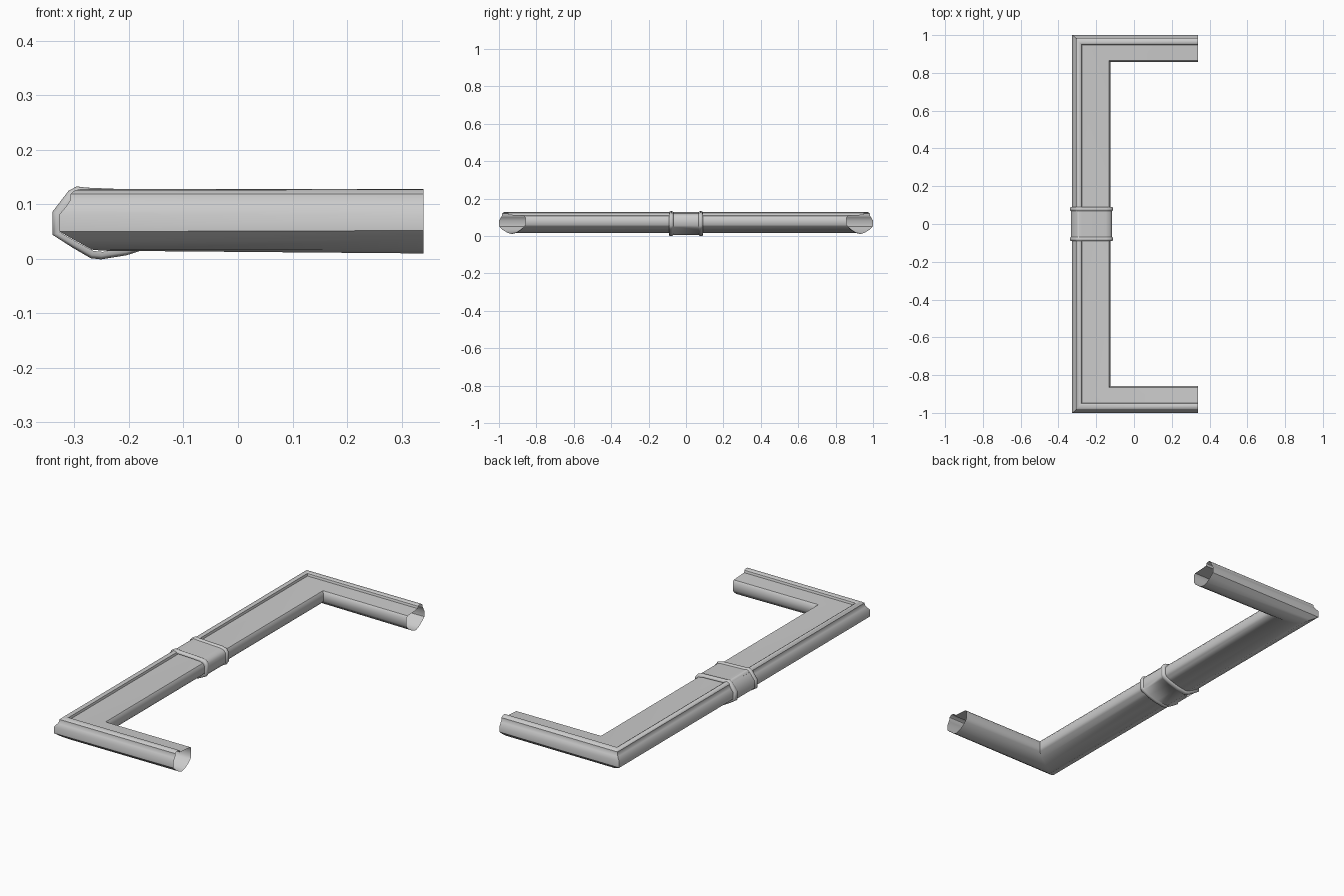
import bpy, bmesh, math

# Closed cross-sections as (across, z), same point order: outer wall, belly, inner wall, top, front lip
LONG = [(-0.327, 0.082), (-0.327, 0.050), (-0.297, 0.033), (-0.268, 0.017), (-0.248, 0.015),
        (-0.205, 0.020), (-0.160, 0.034), (-0.132, 0.050), (-0.125, 0.060), (-0.125, 0.098),
        (-0.132, 0.108), (-0.276, 0.112), (-0.279, 0.123), (-0.288, 0.128), (-0.299, 0.126),
        (-0.307, 0.119), (-0.308, 0.107), (-0.313, 0.099)]
ARM = [(1.000, 0.080), (0.999, 0.052), (0.980, 0.036), (0.955, 0.018), (0.932, 0.010),
       (0.908, 0.016), (0.885, 0.029), (0.866, 0.045), (0.858, 0.058), (0.858, 0.098),
       (0.866, 0.107), (0.948, 0.112), (0.951, 0.123), (0.959, 0.128), (0.974, 0.127),
       (0.984, 0.119), (0.985, 0.107), (0.990, 0.099)]
END_X = 0.34


def loft(name, rings, angle):
    """Skin a list of equal-length closed rings, leaving both ends open."""
    bm = bmesh.new()
    loops = [[bm.verts.new(p) for p in ring] for ring in rings]
    n = len(loops[0])
    for a, b in zip(loops, loops[1:]):
        for i in range(n):
            j = (i + 1) % n
            bm.faces.new((a[i], a[j], b[j], b[i]))
    bmesh.ops.recalc_face_normals(bm, faces=bm.faces)
    mesh = bpy.data.meshes.new(name)
    bm.to_mesh(mesh)
    bm.free()
    obj = bpy.data.objects.new(name, mesh)
    bpy.context.collection.objects.link(obj)
    bpy.ops.object.select_all(action='DESELECT')
    obj.select_set(True)
    bpy.context.view_layer.objects.active = obj
    bpy.ops.object.shade_smooth_by_angle(angle=math.radians(angle))
    return obj


# Gutter channel: arm, mitred corner, long run, mitred corner, arm
def end_ring(s):
    return [(END_X, s * y, z) for y, z in ARM]


def corner_ring(s):
    return [(x, s * y, z) for (x, z), (y, _) in zip(LONG, ARM)]


loft("gutter_channel", [end_ring(-1), corner_ring(-1), corner_ring(1), end_ring(1)], 42)

# Joining sleeve around the middle, with a raised bead near each end
SLEEVE = [(-0.334, 0.085), (-0.334, 0.046), (-0.300, 0.025), (-0.268, 0.007), (-0.250, 0.005),
          (-0.205, 0.012), (-0.160, 0.026), (-0.125, 0.043), (-0.116, 0.056), (-0.116, 0.100),
          (-0.128, 0.115), (-0.150, 0.120), (-0.275, 0.125), (-0.292, 0.127), (-0.306, 0.120)]
CX, CZ = -0.225, 0.066


def sleeve_ring(y, grow):
    sx, sz = 1 + grow / 0.11, 1 + grow / 0.062
    return [(CX + (x - CX) * sx, y, CZ + (z - CZ) * sz) for x, z in SLEEVE]


half = [(0.068, 0.0), (0.071, 0.004), (0.079, 0.006), (0.087, 0.004), (0.091, 0.0)]
stations = [(-y, g) for y, g in reversed(half)] + half
rings = [sleeve_ring(y, g) for y, g in stations]
# turn the ends inward to meet the channel
rings = [sleeve_ring(-0.091, -0.008)] + rings + [sleeve_ring(0.091, -0.008)]
loft("joining_sleeve", rings, 50)
